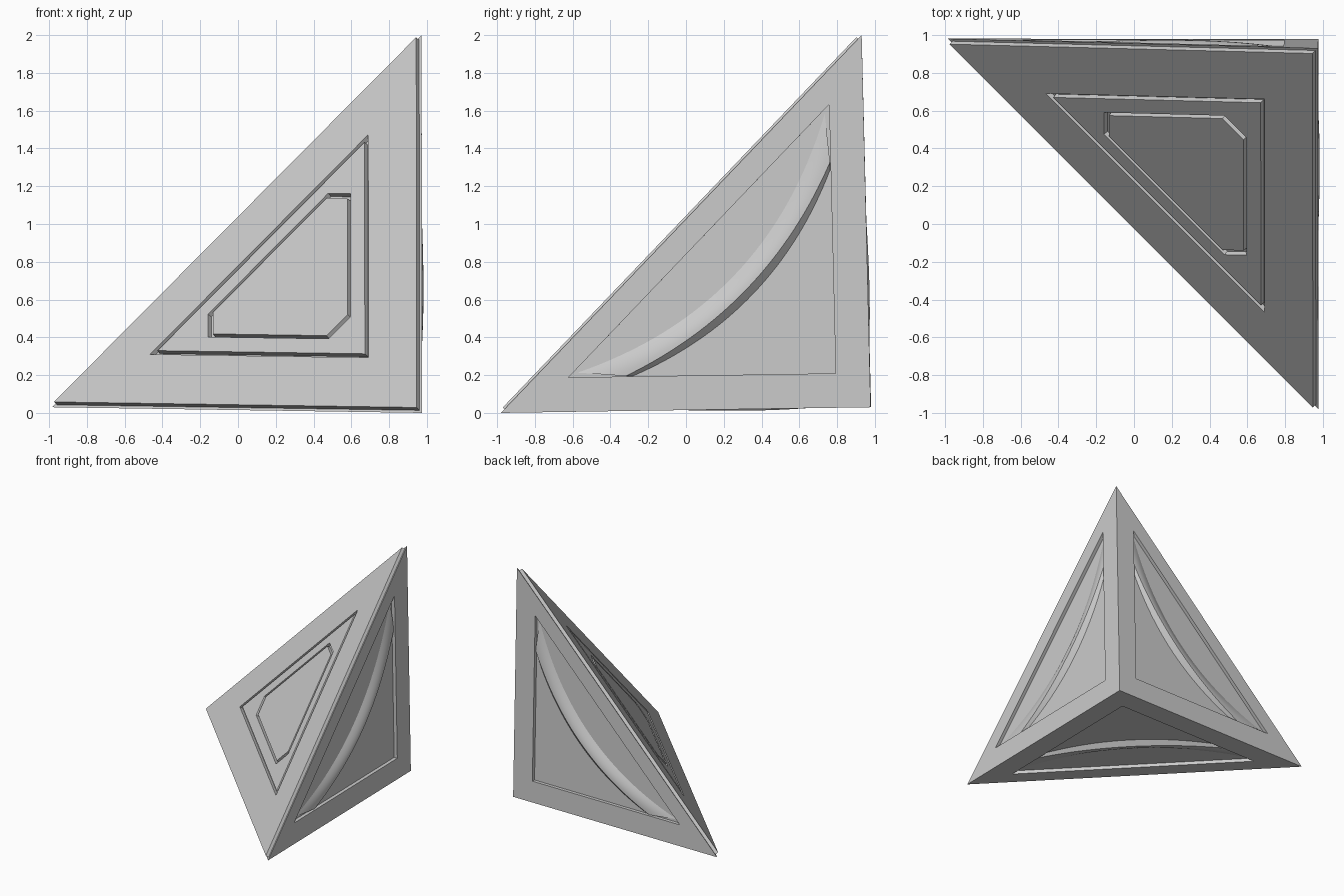
import bpy, bmesh, math
from mathutils import Vector

if "Cube" in bpy.data.objects:
    bpy.data.objects.remove(bpy.data.objects["Cube"])

# Corners: K is the square corner, A/B/C the three tips
K = Vector((0.975, 0.978, 0.03))
A = Vector((-0.985, 0.98, 0.03))
B = Vector((0.975, -0.98, 0.0))
C = Vector((0.972, 0.93, 2.0))
CENTRE = (K + A + B + C) / 4
DEPTH = 0.03


def outward(a, b, c):
    n = (b - a).cross(c - a).normalized()
    return n if n.dot(a - CENTRE) > 0 else -n


def point(tri, w, h):
    a, b, c = tri
    return a * w[0] + b * w[1] + c * w[2] + outward(a, b, c) * h


def outline(tri, p, q, r, h):
    # Triangle with clipped corners (q == r gives a plain triangle)
    order = [(r, q, p), (q, r, p), (p, r, q), (p, q, r), (q, p, r), (r, p, q)]
    return [point(tri, w, h) for w in order]


def scaled(s, p=1.0, q=0.0, r=0.0):
    return tuple(1 / 3 + (v - 1 / 3) * s for v in (p, q, r))


def loft(bm, loops, cap=True):
    rings = [[bm.verts.new(v) for v in loop] for loop in loops]
    for lo, hi in zip(rings, rings[1:]):
        for i in range(len(lo)):
            j = (i + 1) % len(lo)
            bm.faces.new((lo[i], lo[j], hi[j], hi[i]))
    if cap:
        bm.faces.new(rings[-1])
    return rings


def finish(bm, name, smooth=False):
    bmesh.ops.remove_doubles(bm, verts=bm.verts, dist=0.0005)
    bmesh.ops.dissolve_degenerate(bm, edges=bm.edges, dist=0.0003)
    bmesh.ops.recalc_face_normals(bm, faces=bm.faces)
    mesh = bpy.data.meshes.new(name)
    bm.to_mesh(mesh)
    bm.free()
    ob = bpy.data.objects.new(name, mesh)
    bpy.context.collection.objects.link(ob)
    if smooth:
        bpy.context.view_layer.objects.active = ob
        ob.select_set(True)
        bpy.ops.object.shade_smooth_by_angle(angle=math.radians(30))
        ob.select_set(False)


SIDES = {"right": (K, B, C), "back": (K, A, C), "bottom": (K, A, B)}

# Body: corner pyramid with a recessed triangular panel on three sides
bm = bmesh.new()
for tri in SIDES.values():
    panel = (0.815, 0.0925, 0.0925)
    loft(bm, [outline(tri, 1, 0, 0, 0),
              outline(tri, *panel, 0),
              outline(tri, *panel, -DEPTH)])
bm.faces.new([bm.verts.new(v) for v in (A, B, C)])
finish(bm, "corner_body")

# Raised front plate with an engraved triangle and clipped triangle
bm = bmesh.new()
front = (A, B, C)
top, low = 0.027, -0.002
clip = (0.57, 0.245, 0.185)
steps = [(scaled(0.98), 0.0), (scaled(0.98), top),
         (scaled(0.59), top), (scaled(0.588), low),
         (scaled(0.562), low), (scaled(0.56), top),
         (clip, top), (scaled(0.995, *clip), low),
         (scaled(0.95, *clip), low), (scaled(0.945, *clip), top)]
rings = loft(bm, [outline(front, *w, h) for w, h in steps])
bm.faces.new(rings[0])
finish(bm, "front_plate")


# Curved ribs: rise gently from the outer arc, drop sharply at the inner one
def arc(end, mid, t):
    (u, v), s = end, 1 - t
    ctrl = 2 * mid - (u + v) / 2
    return (s * s * u + 2 * s * t * ctrl + t * t * v,
            s * s * v + 2 * s * t * ctrl + t * t * u)


for side, tri in SIDES.items():
    bm = bmesh.new()
    sections = []
    for i in range(33):
        t = i / 32
        outer = Vector(arc((0.79, 0.105), 0.36, t))
        crest = Vector(arc((0.66, 0.094), 0.325, t))
        foot = Vector(arc((0.64, 0.094), 0.31, t))
        peak = -0.012 + 0.02 * math.sin(math.pi * t)
        profile = []
        for k in range(7):
            f = k / 6
            h = -DEPTH + (peak + DEPTH) * math.sin(f * math.pi / 2)
            profile.append((outer.lerp(crest, f), h))
        profile.append((foot, -DEPTH))
        sections.append([point(tri, (1 - p.x - p.y, p.x, p.y), h)
                         for p, h in profile])
    rings = loft(bm, sections)
    bm.faces.new(rings[0])
    finish(bm, side + "_curved_rib", smooth=True)
